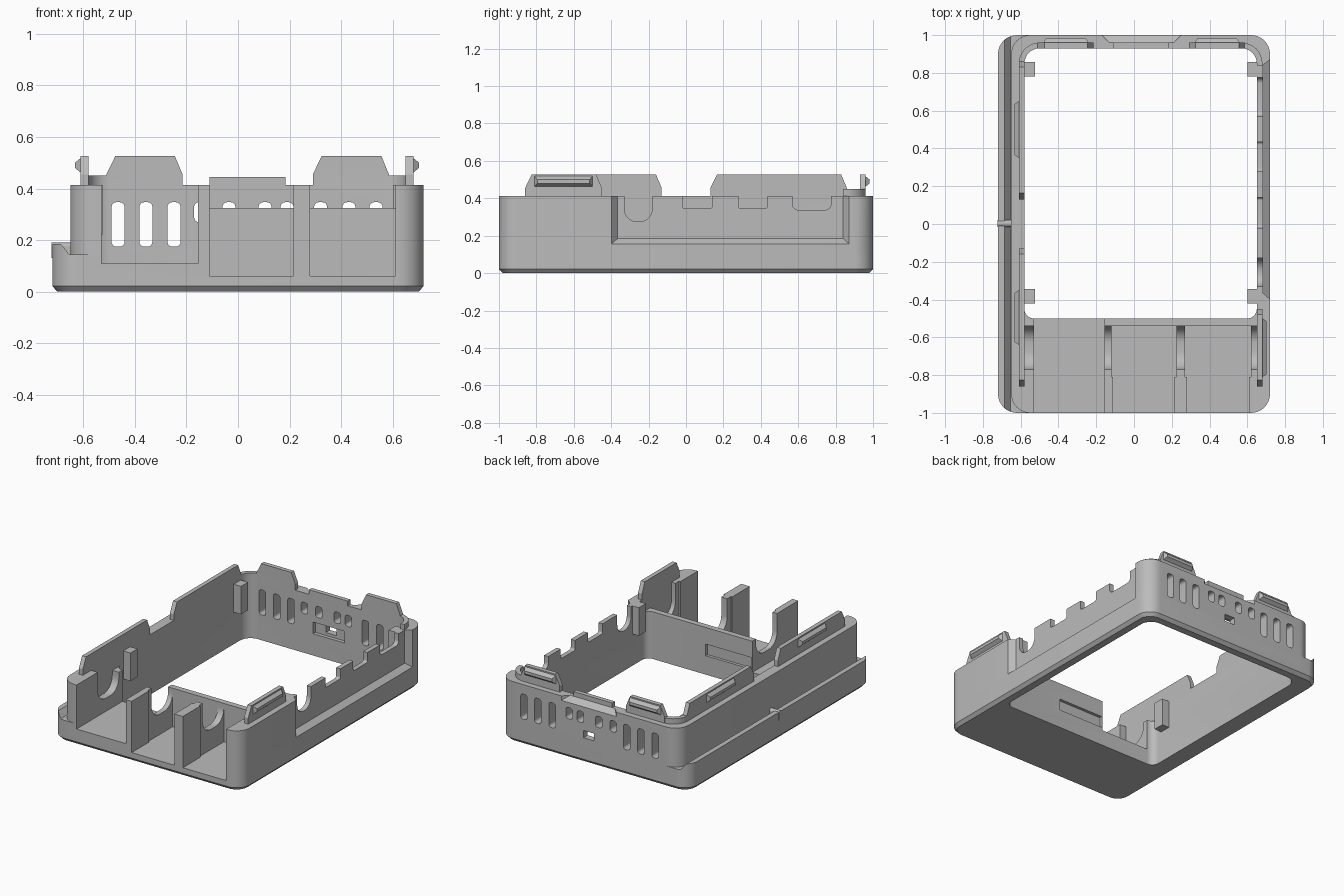
import bpy, bmesh, math
from mathutils import Vector

cube = bpy.data.objects.get("Cube")
if cube:
    bpy.data.objects.remove(cube, do_unlink=True)

grey = bpy.data.materials.new("matte_grey")
grey.use_nodes = True
grey.diffuse_color = (0.5, 0.5, 0.5, 1)
grey.node_tree.nodes["Principled BSDF"].inputs["Base Color"].default_value = (0.5, 0.5, 0.5, 1)


def hull(name, points):
    """Convex solid around the points, with flat areas merged."""
    bm = bmesh.new()
    for p in points:
        bm.verts.new(p)
    bmesh.ops.remove_doubles(bm, verts=bm.verts, dist=1e-5)
    res = bmesh.ops.convex_hull(bm, input=bm.verts)
    loose = [v for v in bm.verts if not v.link_faces]
    bmesh.ops.delete(bm, geom=loose, context='VERTS')
    bmesh.ops.dissolve_limit(bm, angle_limit=0.01, verts=bm.verts, edges=bm.edges)
    bmesh.ops.recalc_face_normals(bm, faces=bm.faces)
    me = bpy.data.meshes.new(name)
    bm.to_mesh(me)
    bm.free()
    me.materials.append(grey)
    ob = bpy.data.objects.new(name, me)
    bpy.context.collection.objects.link(ob)
    return ob


def rounded(u0, u1, v0, v1, low=0.0, high=None, steps=8):
    """Rectangle outline with round corners: low radius below, high radius above."""
    high = low if high is None else high
    pts = []
    for i, (u, v, su, sv, r) in enumerate([(u1, v1, -1, -1, high), (u0, v1, 1, -1, high),
                                           (u0, v0, 1, 1, low), (u1, v0, -1, 1, low)]):
        for k in range(steps + 1 if r else 1):
            a = (i + k / steps) * math.pi / 2
            d = (math.cos(a), math.sin(a)) if r else (0, 0)
            pts.append((u + su * r + r * d[0], v + sv * r + r * d[1]))
    return pts


def lift(profile, axis, t):
    """Place a flat outline at distance t along an axis."""
    order = {'x': lambda u, v: (t, u, v), 'y': lambda u, v: (u, t, v), 'z': lambda u, v: (u, v, t)}
    return [order[axis](u, v) for u, v in profile]


def prism(name, profile, axis, a, b):
    return hull(name, lift(profile, axis, a) + lift(profile, axis, b))


def box(name, x0, x1, y0, y1, z0, z1):
    return prism(name, rounded(x0, x1, y0, y1), 'z', z0, z1)


def combine(target, tool, operation='DIFFERENCE'):
    mod = target.modifiers.new("shape", 'BOOLEAN')
    mod.operation, mod.solver, mod.object = operation, 'EXACT', tool
    bpy.context.view_layer.objects.active = target
    bpy.ops.object.modifier_apply(modifier=mod.name)
    bpy.data.objects.remove(tool, do_unlink=True)


# Lower tray with chamfered base and a grooved ledge along one side
TOP = 0.413
body = hull("case_body", lift(rounded(-.70, .70, -.98, .98, .08), 'z', 0)
            + lift(rounded(-.72, .72, -1, 1, .1), 'z', .022)
            + lift(rounded(-.72, .72, -1, 1, .1), 'z', .185))
combine(body, prism("groove", [(-.69, .19), (-.655, .145), (.8, .145), (.8, .19)], 'y', -1.1, 1.1))

# Upper walls
combine(body, prism("upper", rounded(-.65, .72, -1, 1, .1), 'z', .1, TOP), 'UNION')

# Raised lip around the rear corners
lip = prism("lip", rounded(-.61, .68, .84, .96, 0, .11), 'z', .3, .45)
combine(lip, box("gap", -.22, .29, .8, 1.1, TOP - .02, .6))
combine(body, lip, 'UNION')

# Main through opening
combine(body, prism("opening", rounded(-.58, .65, -.5, .93, .05, .08), 'z', -.1, .7))

# Front port bays, each a little wider behind its front frame
for x0, x1, y1, floor in [(-.53, -.155, -.4, .11), (-.11, .215, -.54, .06), (.28, .61, -.54, .06)]:
    combine(body, box("bay", x0, x1, -1.1, y1, floor, .7))
    if y1 < -.5:
        combine(body, box("bay_back", x0 - .01, x1 + .01, -.81, y1, floor, .7))

# Dips in the dividers and the lowered inner wall
combine(body, prism("dip", rounded(-.77, -.54, .2, .7, .09), 'x', -.58, .65))
combine(body, box("wall_drop", -.58, .65, -.56, -.45, .325, .7))
combine(body, box("inner_recess", -.15, .2, -.52, -.45, .13, .21))

# Sunken side panel with bevelled border
combine(body, hull("panel", lift(rounded(-.365, .84, .185, .7), 'x', .682)
                   + lift(rounded(-.40, .873, .155, .7), 'x', .722)
                   + lift(rounded(-.40, .873, .155, .7), 'x', .8)))

# Connector notches in the panel wall
for y0, y1, z, r in [(-.33, -.18, .275, .07), (-.02, .14, .345, .015),
                     (.28, .435, .345, .015), (.57, .775, .338, .03)]:
    combine(body, prism("notch", rounded(y0, y1, z, .7, r), 'x', .6, .8))

# Rear ventilation slots, tall outside and short inside
for x, z in [(-.465, .175), (-.357, .175), (-.248, .175), (-.145, .27), (-.035, .27),
             (.105, .27), (.19, .27), (.32, .175), (.43, .175), (.535, .175)]:
    combine(body, prism("slot", rounded(x - .025, x + .025, z, .347, .018, steps=5), 'y', .85, 1.1))

# Rear latch window with inner pocket, and the sloped thumb cut above it
combine(body, box("latch_window", 0, .08, .85, 1.1, .17, .22))
combine(body, box("latch_pocket", -.08, .16, .85, .955, .15, .23))
combine(body, hull("thumb_cut", [(-.13, .96, TOP), (.21, .96, TOP), (-.13, .96, .5), (.21, .96, .5),
                                 (-.18, 1.01, .375), (.26, 1.01, .375), (-.18, 1.01, .5), (.26, 1.01, .5)]))


def tab_profile(a, b):
    return [(a, TOP), (a, .455), (a + .035, .527), (b - .03, .527), (b, .455), (b, TOP)]


def clip(name, axis, a, b, t, out):
    """Snap ridge on the outside of a tab."""
    hull(name, lift(rounded(a, b, .462, .518), axis, t)
         + lift(rounded(a + .015, b - .015, .48, .5), axis, t + out))


# Side and rear tabs with their snap ridges
for name, axis, a, b, t0, t1 in [("left_tab", 'x', -.86, -.45, .65, .68),
                                 ("right_front_tab", 'x', -.86, -.13, -.61, -.58),
                                 ("right_rear_tab", 'x', .13, .86, -.61, -.58),
                                 ("rear_tab_a", 'y', -.51, -.215, .93, .96),
                                 ("rear_tab_b", 'y', .29, .585, .93, .96)]:
    prism(name, tab_profile(a, b), axis, t0, t1)
clip("left_clip", 'x', -.81, -.5, .68, .022)
clip("right_front_clip", 'x', -.64, -.35, -.61, -.022)
clip("right_rear_clip", 'x', .35, .65, -.61, -.022)
clip("rear_clip_a", 'y', -.48, -.24, .96, .022)
clip("rear_clip_b", 'y', .32, .56, .96, .022)
box("rear_centre_plate", -.11, .185, .93, .96, TOP - .01, .445)

# Board holding posts inside the corners
for y in (-.382, .82):
    box("right_post", -.585, -.525, y - .038, y + .038, .22, TOP)
    box("left_post", .6, .655, y - .038, y + .038, .22, TOP)

# Small key bridging the ledge groove
prism("ledge_key", rounded(-.015, .02, .13, .19, 0, .015), 'x', -.722, -.645)

# Smooth the round corners only
bpy.ops.object.select_all(action='DESELECT')
body.select_set(True)
bpy.context.view_layer.objects.active = body
bpy.ops.object.shade_smooth_by_angle(angle=math.radians(25))
